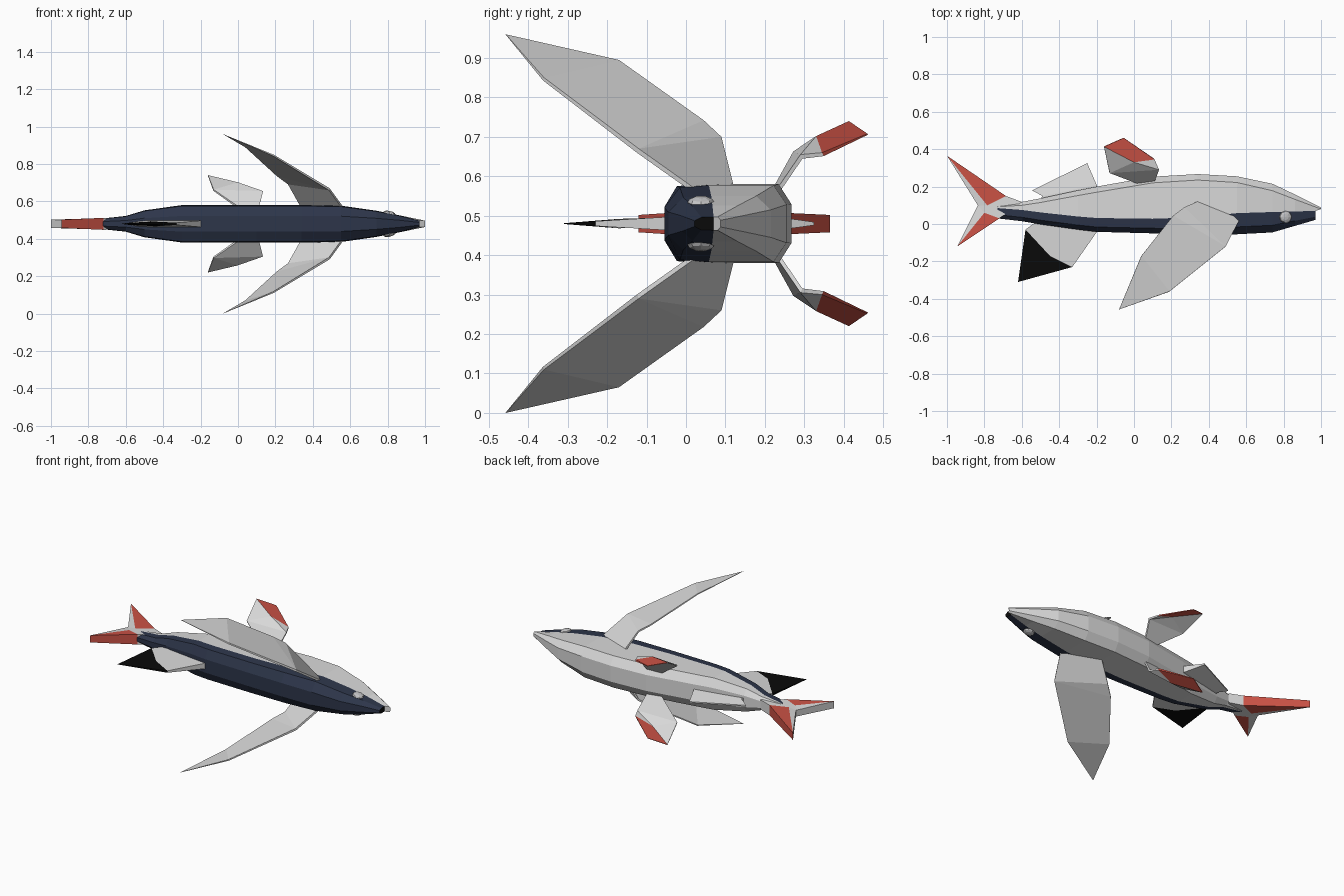
import bpy, bmesh
from mathutils import Vector

if "Cube" in bpy.data.objects:
    bpy.data.objects.remove(bpy.data.objects["Cube"])

MID = 0.48  # the fish lies on its side: symmetry plane is z = MID


def material(name, rgb):
    m = bpy.data.materials.new(name)
    m.diffuse_color = (*rgb, 1)
    m.use_nodes = True
    m.node_tree.nodes["Principled BSDF"].inputs["Base Color"].default_value = m.diffuse_color
    return m


PALE, NAVY, RED, BLACK, SILVER = range(5)
MATS = [material("pale_silver", (0.70, 0.70, 0.70)),
        material("navy", (0.026, 0.036, 0.068)),
        material("coral_red", (0.60, 0.085, 0.06)),
        material("black", (0.003, 0.003, 0.003)),
        material("eye_silver", (0.55, 0.55, 0.56))]


def finish(name, bm, mirror=False):
    bmesh.ops.recalc_face_normals(bm, faces=bm.faces)
    me = bpy.data.meshes.new(name)
    bm.to_mesh(me)
    bm.free()
    ob = bpy.data.objects.new(name, me)
    ob.location.z = MID
    for m in MATS:
        me.materials.append(m)
    bpy.context.collection.objects.link(ob)
    if mirror:
        mod = ob.modifiers.new("mirror", 'MIRROR')
        mod.use_axis = (False, False, True)
    return ob


def plate(name, points, faces, mirror=False):
    """points: (upper, lower) pairs; faces: (index loop, material)."""
    bm = bmesh.new()
    top = [bm.verts.new(a) for a, b in points]
    low = [bm.verts.new(b) for a, b in points]
    edges = {}
    for loop, mat in faces:
        for side in (top, low):
            bm.faces.new([side[i] for i in loop]).material_index = mat
        for i, j in zip(loop, loop[1:] + loop[:1]):
            edges.setdefault(frozenset((i, j)), []).append((i, j, mat))
    for used in edges.values():  # close only the outer rim
        if len(used) == 1:
            i, j, mat = used[0]
            bm.faces.new([top[i], top[j], low[j], low[i]]).material_index = mat
    return finish(name, bm, mirror)


def median_fin(name, pts, faces):
    plate(name, [((x, y, h), (x, y, -h)) for x, y, h in pts], faces)


def paired_fin(name, pts, faces, direction):
    d = Vector(direction).normalized()
    plate(name, [(Vector(p[:3]), Vector(p[:3]) + d * p[3]) for p in pts], faces, True)


# Body: x, back y, colour line y, lower side y, belly y, half width
STATIONS = [(-0.73, 0.030, 0.085, 0.092, 0.100, 0.028),
            (-0.60, 0.015, 0.075, 0.100, 0.118, 0.042),
            (-0.50, -0.002, 0.062, 0.115, 0.137, 0.072),
            (-0.30, -0.030, 0.040, 0.152, 0.180, 0.100),
            (-0.20, -0.042, 0.032, 0.170, 0.200, 0.100),
            (0.10, -0.050, 0.028, 0.220, 0.253, 0.100),
            (0.34, -0.055, 0.036, 0.235, 0.267, 0.100),
            (0.55, -0.055, 0.058, 0.222, 0.255, 0.097),
            (0.74, -0.045, 0.064, 0.178, 0.215, 0.070),
            (0.86, -0.010, 0.067, 0.132, 0.158, 0.046),
            (0.97, 0.022, 0.070, 0.080, 0.088, 0.017)]
bm = bmesh.new()
rings = []
for n, (x, back, line, side, belly, w) in enumerate(STATIONS):
    jaw = 0.03 if n == len(STATIONS) - 1 else 0
    half = [(x, back, 0.42 * w), (x, back * 0.65 + line * 0.35, 0.95 * w),
            (x, line, w), (x + jaw, side, w), (x + jaw, belly, 0.5 * w)]
    half += [(a, b, -c) for a, b, c in reversed(half)]
    rings.append([bm.verts.new(p) for p in half])
for r, s in zip(rings, rings[1:]):
    for i in range(10):
        j = (i + 1) % 10
        f = bm.faces.new([r[i], r[j], s[j], s[i]])
        f.material_index = NAVY if i in (0, 1, 7, 8, 9) else PALE
bm.faces.new(rings[0]).material_index = PALE
e = rings[-1]
bm.faces.new([e[i] for i in (0, 1, 2, 7, 8, 9)]).material_index = BLACK  # mouth
bm.faces.new(e[2:8]).material_index = PALE
finish("body", bm)

# Forked tail
median_fin("tail_fin",
           [(-0.72, 0.03, 0.032), (-0.60, 0.118, 0.03), (-0.685, 0.15, 0.032),
            (-0.785, 0.10, 0.026), (-0.835, 0.10, 0.02), (-0.80, 0.06, 0.026),
            (-1.0, 0.365, 0.022), (-0.945, -0.12, 0.022)],
           [([0, 1, 2, 3, 4, 5], PALE), ([2, 6, 3], RED), ([3, 6, 4], PALE),
            ([0, 5, 7], RED), ([5, 4, 7], PALE)])

# Back fin with a black tip
median_fin("dorsal_fin",
           [(-0.19, -0.03, 0.018), (-0.33, -0.23, 0.006), (-0.45, -0.17, 0.012),
            (-0.58, -0.03, 0.006), (-0.62, -0.31, 0.001), (-0.50, 0.03, 0.018)],
           [([0, 1, 2, 3, 5], PALE), ([1, 4, 3, 2], BLACK)])

# Belly fin near the tail
median_fin("anal_fin",
           [(-0.19, 0.18, 0.022), (-0.25, 0.325, 0.004), (-0.545, 0.18, 0.004),
            (-0.50, 0.13, 0.022), (-0.20, 0.21, 0.02), (-0.49, 0.15, 0.02)],
           [([4, 1, 2, 5], PALE), ([0, 4, 5, 3], PALE)])

# Wing-like pectoral fins: x, y, z, thickness
paired_fin("pectoral_fin",
           [(0.57, 0.035, 0.08, 0.012), (0.49, -0.12, 0.19, 0.012),
            (0.19, -0.36, 0.37, 0.008), (-0.08, -0.457, 0.48, 0.001),
            (0.04, -0.17, 0.415, 0.006), (0.21, 0.045, 0.262, 0.008),
            (0.27, 0.09, 0.22, 0.01), (0.35, 0.125, 0.08, 0.012)],
           [([0, 1, 6, 7], PALE), ([1, 5, 6], PALE), ([1, 2, 4, 5], PALE),
            ([2, 3, 4], PALE)], (-0.3, -0.3, -0.9))

# Pelvic fins with red tips
paired_fin("pelvic_fin",
           [(0.11, 0.225, 0.08, 0.012), (0.134, 0.29, 0.175, 0.012),
            (0.11, 0.345, 0.18, 0.01), (0.0, 0.33, 0.222, 0.01),
            (-0.16, 0.413, 0.26, 0.004), (-0.055, 0.46, 0.228, 0.003),
            (-0.13, 0.272, 0.183, 0.008), (0.02, 0.215, 0.08, 0.012)],
           [([0, 1, 6, 7], PALE), ([1, 2, 3], PALE), ([1, 3, 6], PALE),
            ([3, 4, 6], PALE), ([2, 5, 4, 3], RED)], (-0.2, 0.4, -0.8))

# Domed eyes
bm = bmesh.new()
bmesh.ops.create_uvsphere(bm, u_segments=8, v_segments=6, radius=0.034)
for v in bm.verts:
    v.co = Vector((v.co.x, v.co.y, v.co.z * 0.45))
    v.co += Vector((0.81, 0.038, 0.054 - v.co.x * 0.2))
for f in bm.faces:
    f.material_index = SILVER
finish("eye", bm, True)
